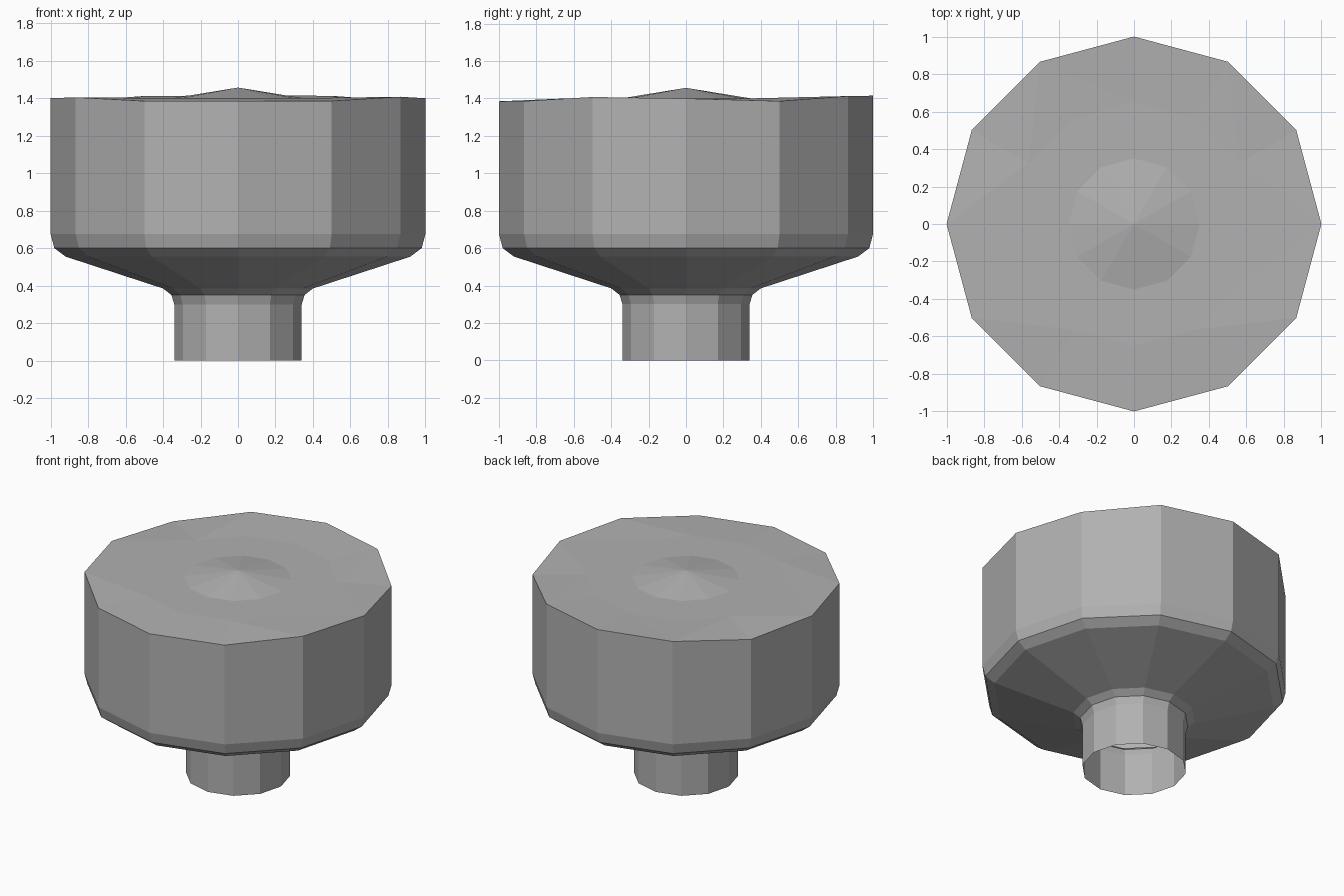
import bpy, bmesh, math

if "Cube" in bpy.data.objects:
    bpy.data.objects.remove(bpy.data.objects["Cube"])

SIDES = 12

grey = bpy.data.materials.new("dark_grey")
grey.diffuse_color = (.44, .44, .44, 1)
grey.use_nodes = True
grey.node_tree.nodes["Principled BSDF"].inputs["Base Color"].default_value = grey.diffuse_color


def ring(bm, radius, heights):
    # Counter-clockwise ring starting at the front (-y)
    out = []
    for i in range(SIDES):
        a = math.tau * i / SIDES
        z = heights[i] if isinstance(heights, list) else heights
        out.append(bm.verts.new((radius * math.sin(a), -radius * math.cos(a), z)))
    return out


def bridge(bm, low, high):
    for i in range(SIDES):
        j = (i + 1) % SIDES
        bm.faces.new((low[i], low[j], high[j], high[i]))


def finish(bm, name):
    mesh = bpy.data.meshes.new(name)
    bm.to_mesh(mesh)
    bm.free()
    mesh.materials.append(grey)
    obj = bpy.data.objects.new(name, mesh)
    bpy.context.collection.objects.link(obj)


# Gentle waves along the rim, from front going round to the right
waves = [-.015, -.014, .008, .0, -.014, .013, .015, .012, -.015, .0, .005, -.015]
rim = [1.40 + w for w in waves]

# Open stem flaring into the faceted bowl
bm = bmesh.new()
profile = [(.34, 0), (.34, .30), (.355, .35), (.40, .385),
           (.92, .555), (.98, .60), (1, .675), (1, rim)]
rings = [ring(bm, r, z) for r, z in profile]
for low, high in zip(rings, rings[1:]):
    bridge(bm, low, high)
finish(bm, "bowl_and_stem")

# Rippled top surface with a low pointed mound in the middle
bm = bmesh.new()
rings = [ring(bm, 1, rim), ring(bm, .65, 1.40), ring(bm, .35, 1.40)]
for low, high in zip(rings, rings[1:]):
    bridge(bm, low, high)
apex = bm.verts.new((0, 0, 1.457))
for i in range(SIDES):
    bm.faces.new((rings[-1][i], rings[-1][(i + 1) % SIDES], apex))
bmesh.ops.triangulate(bm, faces=bm.faces[:])
finish(bm, "top_surface")
